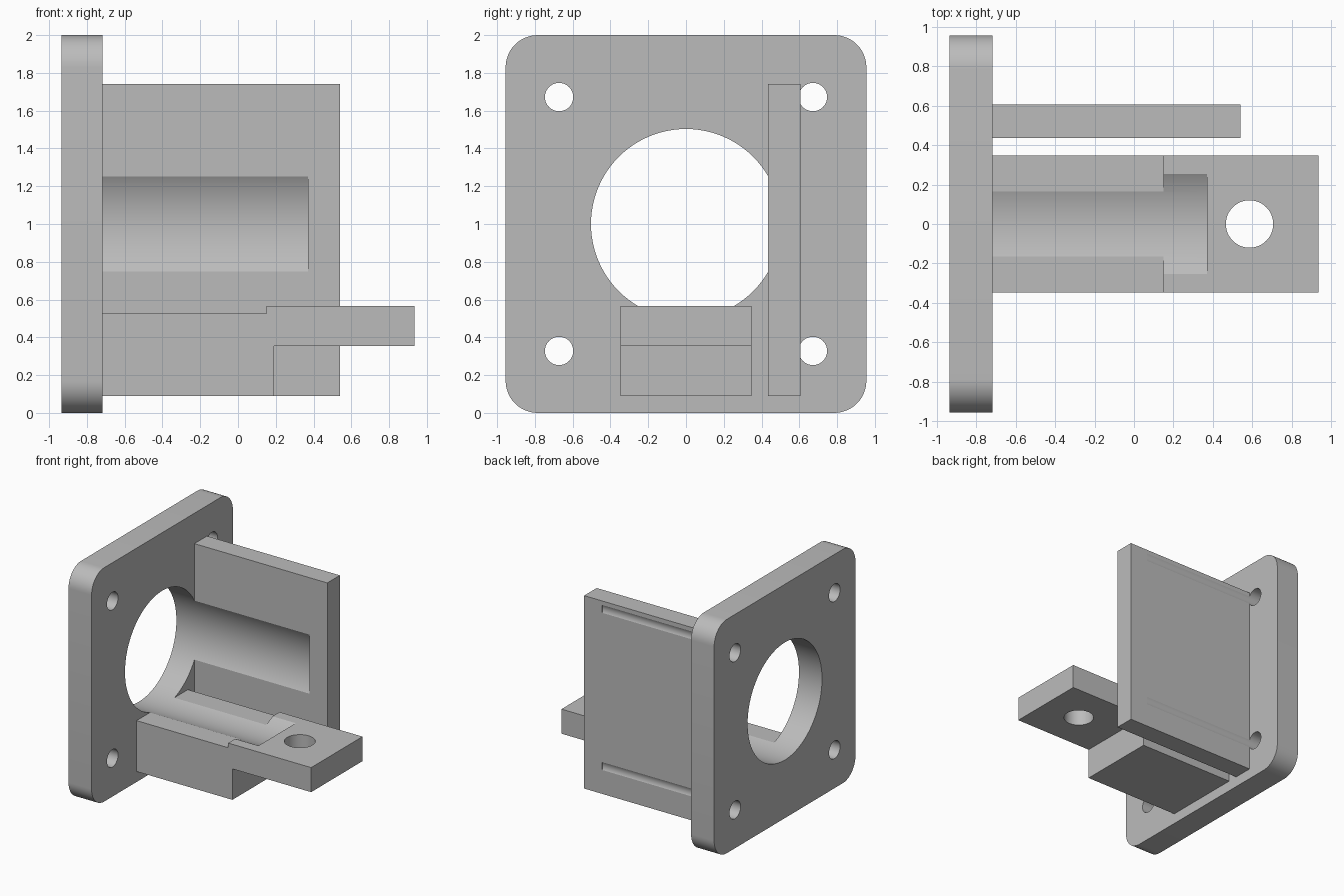
import bpy, bmesh, math
from mathutils import Matrix, Vector

cube = bpy.data.objects.get("Cube")
if cube:
    bpy.data.objects.remove(cube, do_unlink=True)

grey = bpy.data.materials.new("plain grey")
grey.use_nodes = True
colour = (0.5, 0.5, 0.5, 1)
grey.diffuse_color = colour
grey.node_tree.nodes["Principled BSDF"].inputs["Base Color"].default_value = colour


def to_object(name, bm):
    bmesh.ops.recalc_face_normals(bm, faces=bm.faces)
    mesh = bpy.data.meshes.new(name)
    bm.to_mesh(mesh)
    bm.free()
    mesh.materials.append(grey)
    obj = bpy.data.objects.new(name, mesh)
    bpy.context.collection.objects.link(obj)
    return obj


def box(name, low, high, corner=0):
    """Box between two corners; optionally round its edges along x."""
    bm = bmesh.new()
    low, high = Vector(low), Vector(high)
    place = Matrix.Translation((low + high) / 2) @ Matrix.Diagonal((*(high - low), 1))
    bmesh.ops.create_cube(bm, size=1, matrix=place)
    if corner:
        along_x = [e for e in bm.edges
                   if abs(e.verts[0].co.x - e.verts[1].co.x) > 0.01]
        bmesh.ops.bevel(bm, geom=along_x, offset=corner, segments=12,
                        profile=0.5, affect='EDGES')
    return to_object(name, bm)


def extrude_profile(name, points, y0, y1):
    """Extrude an x-z outline along y."""
    bm = bmesh.new()
    face = bm.faces.new([bm.verts.new((x, y0, z)) for x, z in points])
    new = bmesh.ops.extrude_face_region(bm, geom=[face])["geom"]
    bmesh.ops.translate(bm, vec=(0, y1 - y0, 0),
                        verts=[v for v in new if isinstance(v, bmesh.types.BMVert)])
    return to_object(name, bm)


def cylinder(name, radius, start, end, sides):
    bm = bmesh.new()
    start, end = Vector(start), Vector(end)
    axis = end - start
    place = Matrix.Translation((start + end) / 2) @ axis.to_track_quat('Z', 'Y').to_matrix().to_4x4()
    bmesh.ops.create_cone(bm, cap_ends=True, segments=sides, radius1=radius,
                          radius2=radius, depth=axis.length, matrix=place)
    obj = to_object(name, bm)
    obj.hide_render = True
    return obj


# Mounting plate, side wall and stepped support with its tongue
plate_front = -0.717
plate = box("mounting_plate", (-0.935, -0.955, 0), (plate_front, 0.955, 2), corner=0.17)
wall = box("side_wall", (plate_front, 0.435, 0.09), (0.54, 0.605, 1.74))
support = extrude_profile("stepped_support", [
    (plate_front, 0.09), (0.19, 0.09), (0.19, 0.355), (0.935, 0.355),
    (0.935, 0.565), (0.15, 0.565), (0.15, 0.525), (plate_front, 0.525)], -0.347, 0.347)

# Bore, bolt channels and tongue hole
channel_end = 0.37
bore = cylinder("bore_cutter", 0.503, (-1.2, 0, 1), (channel_end, 0, 1), 96)
bolts = [cylinder("bolt_cutter", 0.075, (-1.2, y, z), (channel_end, y, z), 48)
         for y in (-0.672, 0.672) for z in (0.328, 1.672)]
pin = cylinder("pin_cutter", 0.12, (0.585, 0, 0.2), (0.585, 0, 0.8), 48)

cuts = {plate: [bore] + bolts, wall: [bore] + bolts[2:], support: [bore, pin]}
for part, cutters in cuts.items():
    for cutter in cutters:
        mod = part.modifiers.new("cut", 'BOOLEAN')
        mod.operation = 'DIFFERENCE'
        mod.solver = 'EXACT'
        mod.object = cutter

# Bake the cuts and smooth the round surfaces
bpy.context.view_layer.update()
graph = bpy.context.evaluated_depsgraph_get()
for part in cuts:
    mesh = bpy.data.meshes.new_from_object(part.evaluated_get(graph))
    part.modifiers.clear()
    part.data = mesh
    mesh.shade_smooth()
    mesh.set_sharp_from_angle(angle=math.radians(20))

for cutter in [bore, pin] + bolts:
    bpy.data.objects.remove(cutter, do_unlink=True)
